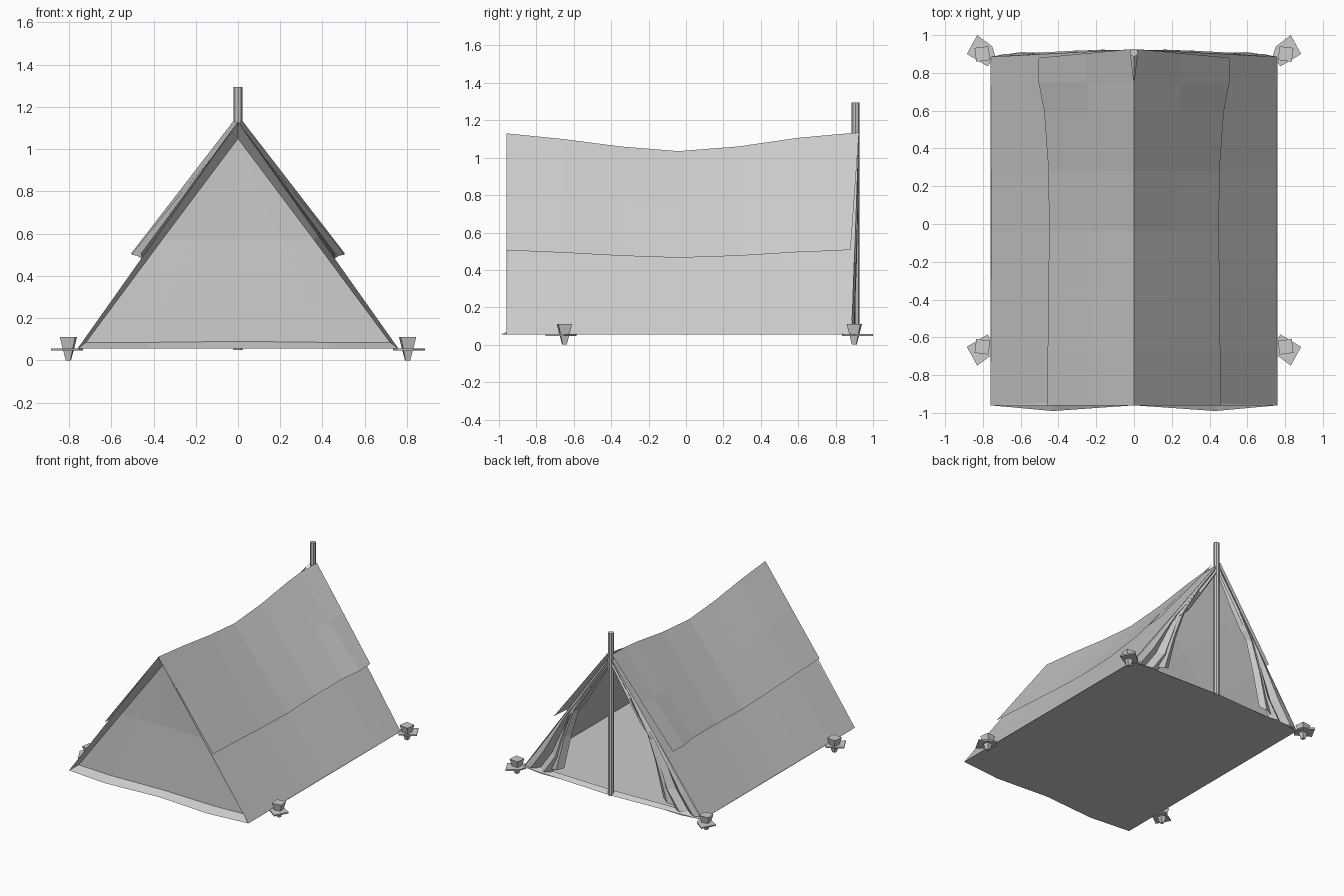
import bpy, bmesh, math
from mathutils import Vector

if "Cube" in bpy.data.objects:
    bpy.data.objects.remove(bpy.data.objects["Cube"])


def finish(name, bm, mirror):
    bmesh.ops.remove_doubles(bm, verts=bm.verts, dist=0.0005)
    me = bpy.data.meshes.new(name)
    bm.to_mesh(me)
    bm.free()
    ob = bpy.data.objects.new(name, me)
    bpy.context.collection.objects.link(ob)
    if mirror:
        m = ob.modifiers.new("mirror", 'MIRROR')
        m.merge_threshold = 0.0005
    return ob


def sheet(name, rows, mirror=True):
    """Cloth grid from rows of points."""
    bm = bmesh.new()
    grid = [[bm.verts.new(p) for p in r] for r in rows]
    for a, b in zip(grid, grid[1:]):
        for i in range(len(a) - 1):
            bm.faces.new((a[i], a[i + 1], b[i + 1], b[i]))
    return finish(name, bm, mirror)


def lerp(a, b, t):
    return Vector(a).lerp(Vector(b), t)


# sagging ridge stations (y, z)
ridge = [(-.96, 1.13), (-.66, 1.10), (-.35, 1.06), (-.04, 1.035),
         (.28, 1.06), (.59, 1.105), (.75, 1.12), (.925, 1.135)]

# lower roof panels, floor edge to ridge
rows = []
for y, z in ridge:
    yb = min(y, .885)
    foot = (.76 - .006 * (1 - abs(y)), yb, .055)
    rows.append([lerp((0, y, z - .012), foot, t) for t in (0, .3, .6, 1)])
sheet("roof_panel", rows)

# upper cover, split and flared around the pole at the back
rows = []
for y, z in ridge:
    sag = (1.13 - z) / .095
    top = .02 if y > .9 else 0
    x = .46 - .01 * sag if y < .5 else (.475 if y < .7 else .505)
    edge = (x, min(y, .88), .505 - .04 * sag)
    rows.append([lerp((top, y, z), edge, t) for t in (0, .5, 1)])
sheet("roof_cover", rows)

# floor (seen from below)
bm = bmesh.new()
half = [(0, -.96), (.43, -.99), (.76, -.96), (.76, .885), (.6, .91), (.43, .905), (0, .925)]
outline = half + [(-x, y) for x, y in half[-2:0:-1]]
f = bm.faces.new([bm.verts.new((x, y, .055)) for x, y in outline])
f.normal_flip()
finish("ground_sheet", bm, False)

# closed front: recessed wall, slanted rim and ground apron
sheet("front_wall", [[(0, -.91, .09), (.43, -.915, .085), (.72, -.9, .085)],
                     [(0, -.89, .57), (.21, -.895, .57), (.36, -.9, .57)],
                     [(0, -.9, 1.05)] * 3])
sheet("front_rim", [[(.72, -.9, .085), (.76, -.96, .055)],
                    [(.36, -.9, .57), (.38, -.96, .592)],
                    [(0, -.9, 1.05), (0, -.96, 1.13)]])
sheet("front_apron", [[(0, -.96, .055), (.43, -.99, .055), (.76, -.96, .055)],
                      [(0, -.91, .09), (.43, -.915, .085), (.72, -.9, .085)]])

# back entrance: low sill and gathered curtains
sheet("back_sill", [[(.76, .885, .055), (.43, .905, .055), (0, .925, .055)],
                    [(.73, .87, .08), (.43, .875, .08), (0, .89, .08)]])
folds = [(.07, .745, .52), (.22, .635, .42), (.44, .48, .37), (.57, .39, .33),
         (.67, .32, .24), (.81, .22, .15), (1.05, .05, .0), (1.12, .0, .0)]
rows = []
for k, (z, xo, xi) in enumerate(folds):
    base = .885 + .03 * z
    wave = (0, .012, -.022, .014, -.016)
    rows.append([(xo + (xi - xo) * i / 4, base + wave[i] * min(1, (1.13 - z) * 3), z)
                 for i in range(5)])
sheet("door_curtain", rows)
# loose fold hanging from the tie-back
sheet("curtain_fold", [[(.52, .885, .1), (.47, .9, .11), (.42, .875, .13)],
                       [(.43, .89, .4), (.39, .912, .4), (.355, .88, .4)],
                       [(.34, .9, .63), (.31, .918, .62), (.285, .89, .62)],
                       [(.2, .91, .84), (.18, .92, .84), (.15, .905, .83)]])

# pole
bpy.ops.mesh.primitive_cylinder_add(vertices=8, radius=.021, depth=1.245,
                                    location=(0, .907, .6725))
bpy.context.object.name = "pole"

# pegs with corner tabs
for sx in (-1, 1):
    for sy, cy in ((1, .9), (-1, -.65)):
        bpy.ops.mesh.primitive_cone_add(vertices=4, radius1=.016, radius2=.052, depth=.11,
                                        location=(sx * .803, cy, .055),
                                        rotation=(0, 0, sx * sy * math.radians(38)))
        bpy.context.object.name = "peg"
        bm = bmesh.new()
        pts = [(.735, -.01), (.775, -.065), (.885, .0), (.83, .1), (.75, .04)]
        f = bm.faces.new([bm.verts.new((sx * x, cy + sy * y, .047)) for x, y in pts])
        r = bmesh.ops.extrude_face_region(bm, geom=[f])
        for v in r["geom"]:
            if isinstance(v, bmesh.types.BMVert):
                v.co.z += .01
        bmesh.ops.recalc_face_normals(bm, faces=bm.faces)
        finish("corner_tab", bm, False)
